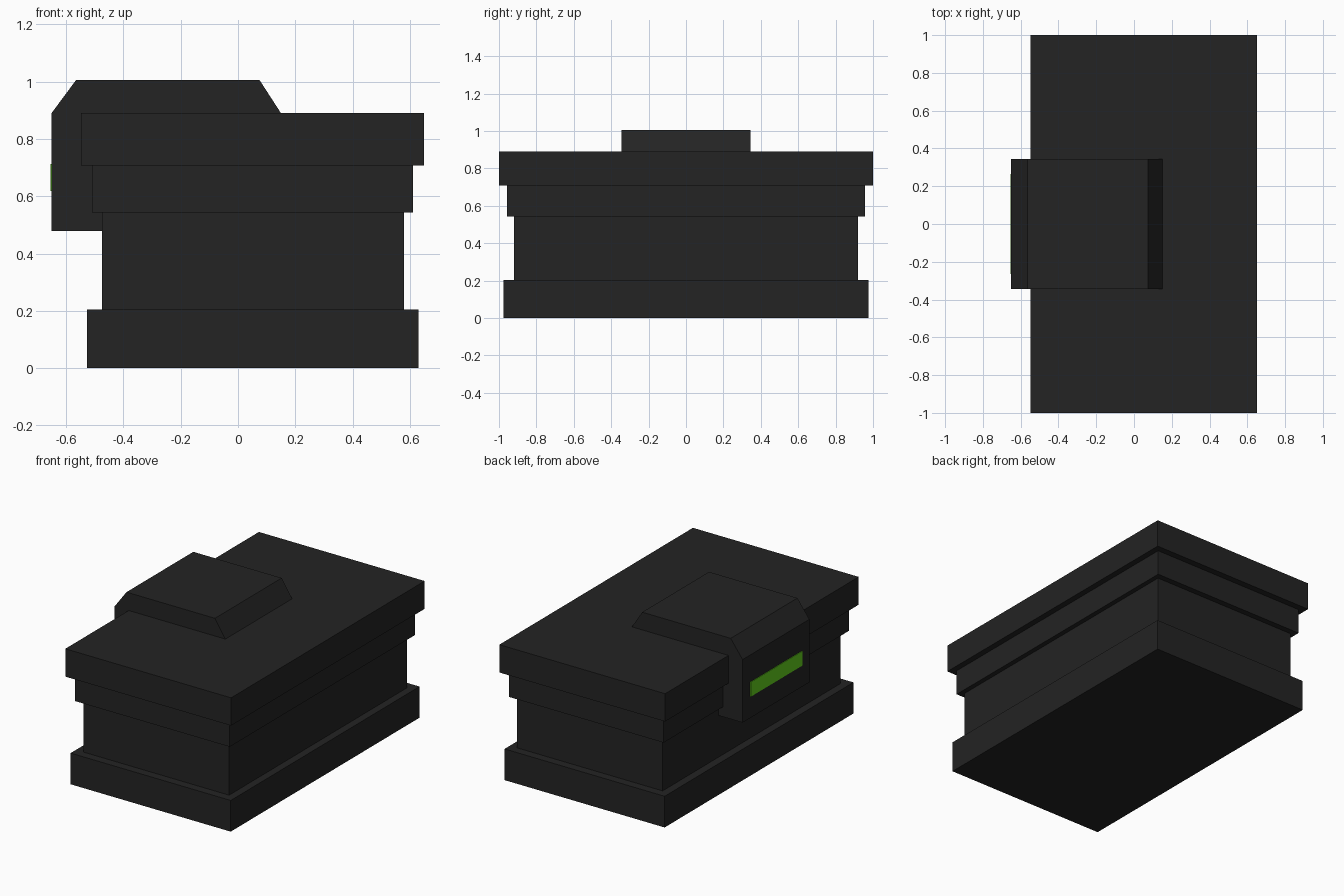
import bpy, bmesh

if "Cube" in bpy.data.objects:
    bpy.data.objects.remove(bpy.data.objects["Cube"])


def material(name, rgb):
    m = bpy.data.materials.new(name)
    m.diffuse_color = (*rgb, 1)
    m.use_nodes = True
    m.node_tree.nodes["Principled BSDF"].inputs["Base Color"].default_value = m.diffuse_color
    return m


black = material("matte black", (0.017, 0.017, 0.017))
green = material("indicator green", (0.12, 0.60, 0.012))


def extrude_profile(name, profile, half_depth, mat):
    """Extrude an x-z outline symmetrically along y."""
    bm = bmesh.new()
    face = bm.faces.new([bm.verts.new((x, -half_depth, z)) for x, z in profile])
    geom = bmesh.ops.extrude_face_region(bm, geom=[face])["geom"]
    verts = [g for g in geom if isinstance(g, bmesh.types.BMVert)]
    bmesh.ops.translate(bm, verts=verts, vec=(0, 2 * half_depth, 0))
    bmesh.ops.recalc_face_normals(bm, faces=bm.faces)
    mesh = bpy.data.meshes.new(name)
    bm.to_mesh(mesh)
    bm.free()
    mesh.materials.append(mat)
    obj = bpy.data.objects.new(name, mesh)
    bpy.context.collection.objects.link(obj)
    return obj


def block(name, x0, x1, half_depth, z0, z1, mat):
    return extrude_profile(name, [(x0, z0), (x1, z0), (x1, z1), (x0, z1)],
                           half_depth, mat)


# Stacked tiers of the case
block("base", -0.528, 0.63, 0.975, 0.0, 0.204, black)
block("body", -0.475, 0.58, 0.92, 0.204, 0.543, black)
block("lid_lower_rim", -0.509, 0.611, 0.958, 0.543, 0.708, black)
block("lid", -0.549, 0.65, 1.0, 0.708, 0.89, black)

# Hooked latch wrapping over the lid and down the left side
extrude_profile("latch", [
    (-0.651, 0.478), (-0.651, 0.89), (-0.565, 1.006), (0.075, 1.006),
    (0.15, 0.89), (0.15, 0.87), (-0.47, 0.87), (-0.47, 0.478),
], 0.345, black)

# Thin lit strip on the outer face of the latch
block("indicator_strip", -0.655, -0.650, 0.266, 0.618, 0.713, green)
